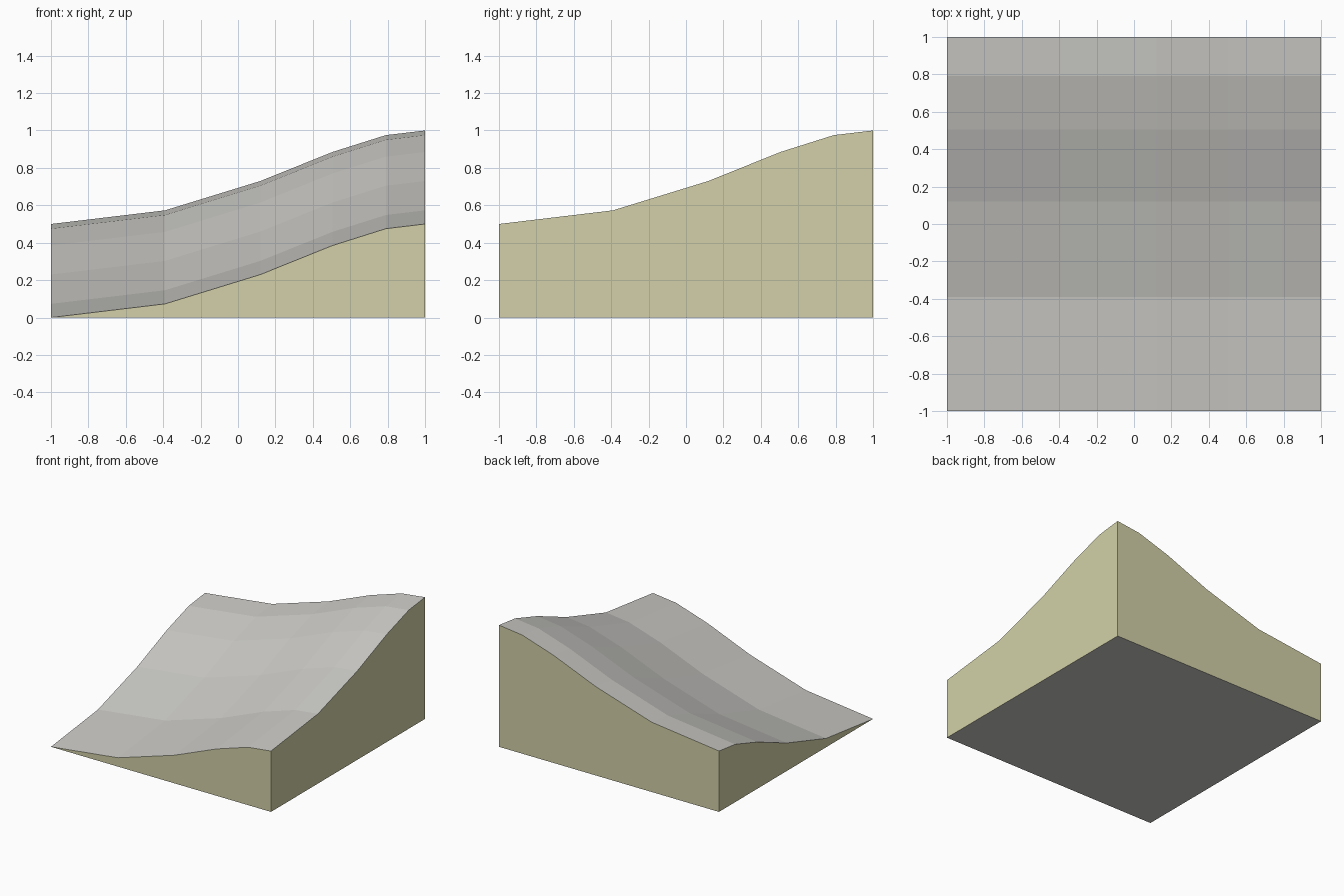
import bpy
import bmesh

cube = bpy.data.objects.get("Cube")
if cube:
    bpy.data.objects.remove(cube, do_unlink=True)


def make_material(name, rgb):
    mat = bpy.data.materials.new(name)
    mat.use_nodes = True
    mat.diffuse_color = (*rgb, 1)
    mat.node_tree.nodes["Principled BSDF"].inputs["Base Color"].default_value = (*rgb, 1)
    return mat


stone = make_material("warm grey", (0.604, 0.597, 0.571))
sand = make_material("pale olive", (0.645, 0.631, 0.392))

# S-shaped slope profile, used along both axes: (position, rise)
PROFILE = [(-1, 0), (-0.39, 0.073), (0.12, 0.23), (0.505, 0.385), (0.79, 0.475), (1, 0.5)]
last = len(PROFILE) - 1

bm = bmesh.new()

# Sloping top: the sum of the two profiles
top = [[bm.verts.new((x, y, rise_x + rise_y)) for x, rise_x in PROFILE]
       for y, rise_y in PROFILE]
for j in range(last):
    for i in range(last):
        bm.faces.new((top[j][i], top[j][i + 1], top[j + 1][i + 1], top[j + 1][i]))

# Base corners; the lowest top corner already rests on the ground
front_right = top[0][0]
front_left = bm.verts.new((1, -1, 0))
back_left = bm.verts.new((1, 1, 0))
back_right = bm.verts.new((-1, 1, 0))

# Walls follow the top edges, then the flat underside
right_column = [row[0] for row in top]
left_column = [row[last] for row in top]
walls = [
    bm.faces.new(top[0] + [front_left]),
    bm.faces.new(left_column + [back_left, front_left]),
    bm.faces.new(top[last] + [back_left, back_right]),
    bm.faces.new(right_column + [back_right]),
]
bm.faces.new((front_right, back_right, back_left, front_left))
for wall in walls:
    wall.material_index = 1

bmesh.ops.recalc_face_normals(bm, faces=bm.faces[:])
mesh = bpy.data.meshes.new("sloped_block")
bm.to_mesh(mesh)
bm.free()
mesh.materials.append(stone)
mesh.materials.append(sand)
block = bpy.data.objects.new("sloped_block", mesh)
bpy.context.collection.objects.link(block)
